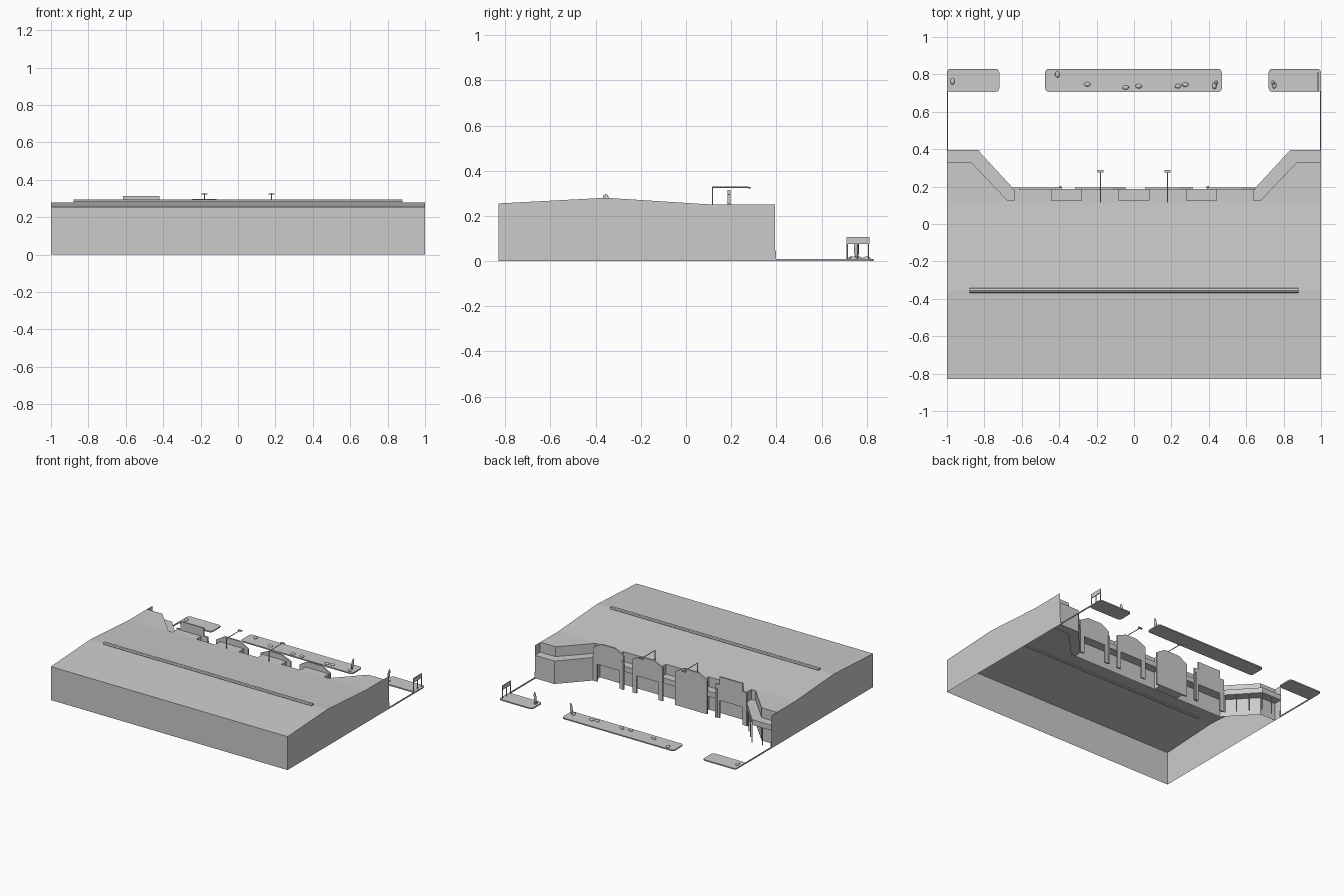
import bpy, bmesh, math
from mathutils import Vector

cube = bpy.data.objects.get("Cube")
if cube:
    bpy.data.objects.remove(cube, do_unlink=True)

grey = bpy.data.materials.new("plain_grey")
grey.use_nodes = True
GREY = (0.6, 0.6, 0.6, 1)
grey.diffuse_color = GREY
grey.node_tree.nodes["Principled BSDF"].inputs["Base Color"].default_value = GREY


def finish(name, bm):
    mesh = bpy.data.meshes.new(name)
    bm.to_mesh(mesh)
    bm.free()
    mesh.materials.append(grey)
    obj = bpy.data.objects.new(name, mesh)
    bpy.context.scene.collection.objects.link(obj)
    return obj


def sheet(name, polygons):
    """Open surface made of flat polygons."""
    bm = bmesh.new()
    for poly in polygons:
        bm.faces.new([bm.verts.new(p) for p in poly])
    bmesh.ops.remove_doubles(bm, verts=bm.verts, dist=0.0005)
    return finish(name, bm)


def prism(name, outline, offset):
    """Closed solid: a 3D outline pushed along an offset."""
    bm = bmesh.new()
    face = bm.faces.new([bm.verts.new(p) for p in outline])
    new = bmesh.ops.extrude_face_region(bm, geom=[face], use_keep_orig=True)
    verts = [g for g in new["geom"] if isinstance(g, bmesh.types.BMVert)]
    bmesh.ops.translate(bm, verts=verts, vec=offset)
    bmesh.ops.recalc_face_normals(bm, faces=bm.faces)
    return finish(name, bm)


def box(name, x, y, z):
    pts = [(x[0], y[0], z[0]), (x[1], y[0], z[0]), (x[1], y[1], z[0]), (x[0], y[1], z[0])]
    return prism(name, pts, (0, 0, z[1] - z[0]))


def rod(name, a, b, radius, sides=8):
    a, b = Vector(a), Vector(b)
    bm = bmesh.new()
    bmesh.ops.create_cone(bm, cap_ends=True, segments=sides, radius1=radius,
                          radius2=radius, depth=(b - a).length)
    turn = (b - a).to_track_quat("Z", "Y").to_matrix()
    bmesh.ops.rotate(bm, verts=bm.verts, matrix=turn)
    bmesh.ops.translate(bm, verts=bm.verts, vec=(a + b) / 2)
    return finish(name, bm)


def blob(name, at, size, tilt=0):
    bm = bmesh.new()
    bmesh.ops.create_icosphere(bm, subdivisions=2, radius=1)
    bmesh.ops.scale(bm, verts=bm.verts, vec=size)
    c, s = math.cos(tilt), math.sin(tilt)
    for v in bm.verts:
        v.co = Vector((c * v.co.x + s * v.co.z, v.co.y, c * v.co.z - s * v.co.x)) + Vector(at)
    obj = finish(name, bm)
    for p in obj.data.polygons:
        p.use_smooth = True
    return obj


# Main hall: open shell with low gable roof and a stepped-in back wall
FRONT, RIDGE, FLAT, WING = -0.83, -0.355, 0.115, 0.395
EAVE, TOP, ROOF = 0.255, 0.28, 0.25
inner = [(1, 0.33), (0.87, 0.33), (0.675, 0.125), (-0.675, 0.125), (-0.87, 0.33), (-1, 0.33)]
faces = [
    [(-1, FRONT, 0), (1, FRONT, 0), (1, FRONT, EAVE), (-1, FRONT, EAVE)],
    [(-1, FRONT, EAVE), (1, FRONT, EAVE), (1, RIDGE, TOP), (-1, RIDGE, TOP)],
    [(-1, RIDGE, TOP), (1, RIDGE, TOP), (1, FLAT, ROOF), (-1, FLAT, ROOF)],
    [(-1, FLAT, ROOF), (1, FLAT, ROOF)] + [(x, y, ROOF) for x, y in inner],
]
gable = [(FRONT, 0), (WING, 0), (WING, ROOF), (FLAT, ROOF), (RIDGE, TOP), (FRONT, EAVE)]
faces.append([(1, y, z) for y, z in gable])
faces.append([(-1, y, z) for y, z in reversed(gable)])
for (x1, y1), (x2, y2) in zip(inner, inner[1:]):
    faces.append([(x1, y1, 0), (x2, y2, 0), (x2, y2, ROOF), (x1, y1, ROOF)])
sheet("main_hall", faces)

# Ridge vent
rod("ridge_vent", (-0.88, RIDGE, 0.283), (0.88, RIDGE, 0.283), 0.013)

# Canopies: solid on the left wing, on posts elsewhere
SOFFIT, LEDGE = 0.135, 0.175
wing = [(1, 0.33), (0.87, 0.33), (0.675, 0.125), (0.64, 0.125), (0.64, 0.19),
        (0.65, 0.195), (0.835, WING), (1, WING)]
prism("left_wing_base", [(x, y, 0) for x, y in wing], (0, 0, LEDGE))
prism("right_wing_canopy", [(-x, y, SOFFIT) for x, y in wing], (0, 0, LEDGE - SOFFIT))
box("centre_canopy", (-0.64, 0.64), (0.125, 0.188), (SOFFIT, LEDGE))
for i, t in enumerate((0.05, 0.35, 0.68, 1)):
    x, y = -0.65 - 0.18 * t, 0.185 + 0.205 * t
    rod("wing_post_%d" % i, (x, y, 0), (x, y, SOFFIT), 0.004, 6)
rod("wing_post_end", (-0.92, 0.39, 0), (-0.92, 0.39, SOFFIT), 0.004, 6)

# Shop fronts: flat roofed bay, shaped parapet plate, legs or solid wall
#         plate x range, bay x range, parapet height, shoulder, square top, solid
shops = [(0.39, 0.65, 0.44, 0.64, 0.295, 0.07, False, False),
         (0.06, 0.315, 0.08, 0.28, 0.29, 0.08, False, False),
         (-0.315, -0.045, -0.28, -0.08, 0.297, 0.07, False, True),
         (-0.65, -0.385, -0.64, -0.44, 0.315, 0.035, True, False)]
LEG = 0.035
for n, (a, b, c, d, peak, inset, square, solid) in enumerate(shops):
    box("shop_bay_%d" % n, (c, d), (0.125, 0.188), (0 if solid else SOFFIT, ROOF))
    base = [(a, 0), (b, 0)] if solid else [
        (a, 0), (a + LEG, 0), (a + LEG, SOFFIT), (b - LEG, SOFFIT), (b - LEG, 0), (b, 0)]
    edge = inset if square else 0
    crown = [(b, 0.255), (b - edge, 0.255), (b - inset, peak),
             (a + inset, peak), (a + edge, 0.255), (a, 0.255)]
    if not square:
        crown = [crown[0], crown[2], crown[3], crown[5]]
    prism("shop_front_%d" % n, [(x, 0.184, z) for x, z in base + crown], (0, 0.012, 0))
for s in (-1, 1):
    box("front_pilaster", (s * 0.395 - 0.007, s * 0.395 + 0.007), (0.19, 0.203), (0, 0.22))

# Roof lamps on bent poles
for x in (-0.18, 0.18):
    rod("lamp_pole", (x, 0.117, 0.245), (x, 0.117, 0.327), 0.003, 6)
    rod("lamp_arm", (x, 0.115, 0.326), (x, 0.28, 0.326), 0.003, 6)
    box("lamp_head", (x - 0.016, x + 0.016), (0.275, 0.288), (0.322, 0.328))


# Planted islands with rounded corners and a raised kerb
def rounded(x0, x1, y0, y1, r, z):
    pts = []
    for k, (cx, cy) in enumerate([(x1 - r, y1 - r), (x0 + r, y1 - r), (x0 + r, y0 + r), (x1 - r, y0 + r)]):
        for j in range(5):
            t = math.radians(90 * k + 22.5 * j)
            pts.append((cx + r * math.cos(t), cy + r * math.sin(t), z))
    return pts


for x0, x1 in ((-1, -0.72), (-0.475, 0.47), (0.72, 1)):
    island = prism("island", rounded(x0, x1, 0.705, 0.83, 0.022, 0), (0, 0, 0.009))
    bm = bmesh.new()
    bm.from_mesh(island.data)
    bm.normal_update()
    top = [f for f in bm.faces if f.normal.z > 0.9]
    bmesh.ops.inset_region(bm, faces=top, thickness=0.007, depth=-0.002)
    bm.to_mesh(island.data)
    bm.free()

# Kerbs joining the hall to the islands
for s in (-1, 1):
    box("side_kerb", (s * 0.997 - 0.003, s * 0.997 + 0.003), (WING, 0.715), (0, 0.009))
    box("corner_post", (s * 0.997 - 0.003, s * 0.997 + 0.003), (0.388, 0.398), (0, 0.047))

# Rocks
rocks = [(-0.97, 0.763, 0), (-0.41, 0.8, 0), (-0.25, 0.747, 1), (-0.045, 0.73, 1),
         (0.025, 0.737, 1), (0.235, 0.737, 1), (0.275, 0.745, 1), (0.43, 0.74, 0), (0.75, 0.742, 0)]
for x, y, wide in rocks:
    blob("rock", (x, y, 0.011), (0.018 if wide else 0.012, 0.012 if wide else 0.018, 0.009))

# Leaning shrubs and the side sign board on legs
for x in (0.44, 0.745):
    blob("shrub", (x, 0.755, 0.055), (0.008, 0.012, 0.045), 0.15)
box("sign_board", (0.98, 0.986), (0.71, 0.812), (0.075, 0.107))
for y in (0.714, 0.76, 0.808):
    rod("sign_leg", (0.983, y, 0.005), (0.983, y, 0.08), 0.003, 6)
